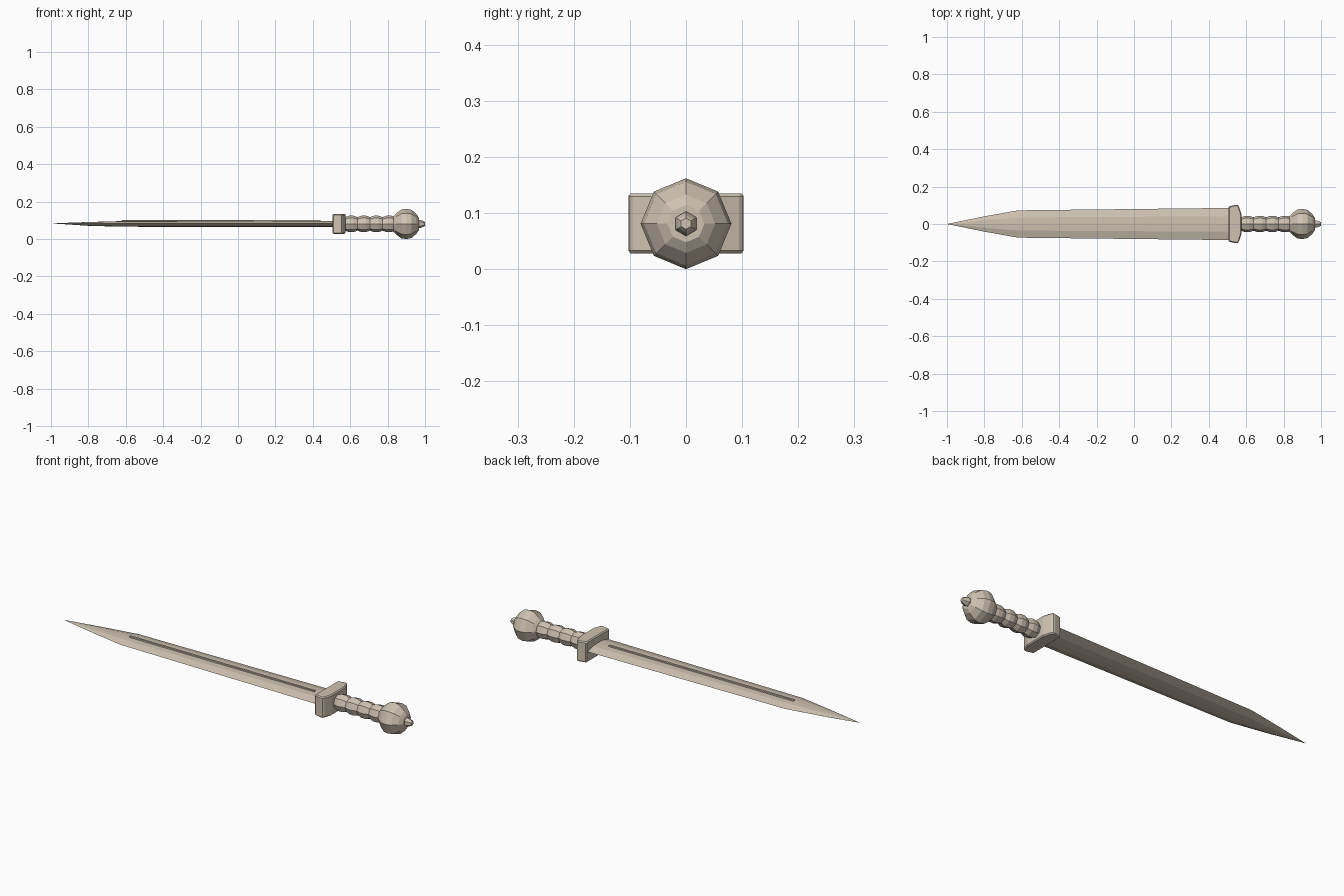
import bpy, bmesh
from math import cos, sin, tau

AXIS_Z = 0.081

cube = bpy.data.objects.get("Cube")
if cube:
    bpy.data.objects.remove(cube, do_unlink=True)

# One pale stone-like colour for the whole sword
colour = (0.62, 0.54, 0.44, 1)
pale = bpy.data.materials.new("pale beige")
pale.use_nodes = True
pale.diffuse_color = colour
shader = pale.node_tree.nodes["Principled BSDF"]
shader.inputs["Base Color"].default_value = colour
shader.inputs["Roughness"].default_value = 0.8


def loft(name, rings):
    """Skin a row of equal-sized rings; a ring of one point closes to a tip."""
    bm = bmesh.new()
    rows = [[bm.verts.new(p) for p in ring] for ring in rings]
    for a, b in zip(rows, rows[1:]):
        n = max(len(a), len(b))
        for i in range(n):
            j = (i + 1) % n
            if len(a) == 1:
                bm.faces.new((a[0], b[j], b[i]))
            elif len(b) == 1:
                bm.faces.new((a[i], a[j], b[0]))
            else:
                bm.faces.new((a[i], a[j], b[j], b[i]))
    for row in (rows[0], rows[-1]):
        if len(row) > 2:
            bm.faces.new(row)
    bmesh.ops.recalc_face_normals(bm, faces=bm.faces)
    mesh = bpy.data.meshes.new(name)
    bm.to_mesh(mesh)
    bm.free()
    mesh.materials.append(pale)
    obj = bpy.data.objects.new(name, mesh)
    obj.location.z = AXIS_Z
    bpy.context.collection.objects.link(obj)
    return obj


def turned(name, profile, sides):
    """Faceted part turned about the long axis, corner pointing up."""
    return loft(name, [[(x, r * sin(tau * i / sides), r * cos(tau * i / sides))
                        for i in range(sides)] for x, r in profile])


def bevel(obj, width):
    mod = obj.modifiers.new("soft edges", "BEVEL")
    mod.width = width
    mod.segments = 1


# Blade: flattened section with bevelled cutting edges, drawn to a point
def blade_ring(x, half, thick):
    flat = half * 0.48
    return [(x, half, 0.002), (x, flat, thick), (x, 0, thick * 1.12), (x, -flat, thick),
            (x, -half, 0.002), (x, -flat, -thick), (x, 0, -thick * 1.12), (x, flat, -thick)]


loft("blade", [[(-1, 0, 0.003)], blade_ring(-0.8, 0.041, 0.009),
               blade_ring(-0.62, 0.073, 0.0135), blade_ring(0.52, 0.086, 0.0145)])

# Thin raised rib along the upper side of the blade
loft("blade_rib", [[(x, -0.005, 0.01), (x, 0.005, 0.01), (x, 0.005, 0.022), (x, -0.005, 0.022)]
                   for x in (-0.62, 0.44)])

# Guard: outline mirrored across the blade and given height
side = [(0.505, 0.094), (0.55, 0.104), (0.559, 0.099), (0.574, 0.055)]
outline = side + [(x, -y) for x, y in reversed(side)]
guard = loft("guard", [[(x, y, z) for x, y in outline] for z in (-0.053, 0.054)])
bevel(guard, 0.006)

# Grip: repeated finger swells
grip_profile = [(0.56, 0.037)]
for k in range(4):
    start = 0.572 + k * 0.067
    grip_profile += [(start, 0.036), (start + 0.022, 0.044), (start + 0.045, 0.044)]
grip_profile += [(0.845, 0.037)]
turned("grip", grip_profile, 8)

# Pommel: faceted ball
turned("pommel", [(0.832, 0.042), (0.845, 0.056), (0.873, 0.077), (0.9, 0.081),
                  (0.928, 0.075), (0.955, 0.052), (0.967, 0.033)], 8)

# End knob
turned("end_knob", [(0.96, 0.022), (0.975, 0.022), (0.992, 0.016), (1.0, 0.010)], 6)
